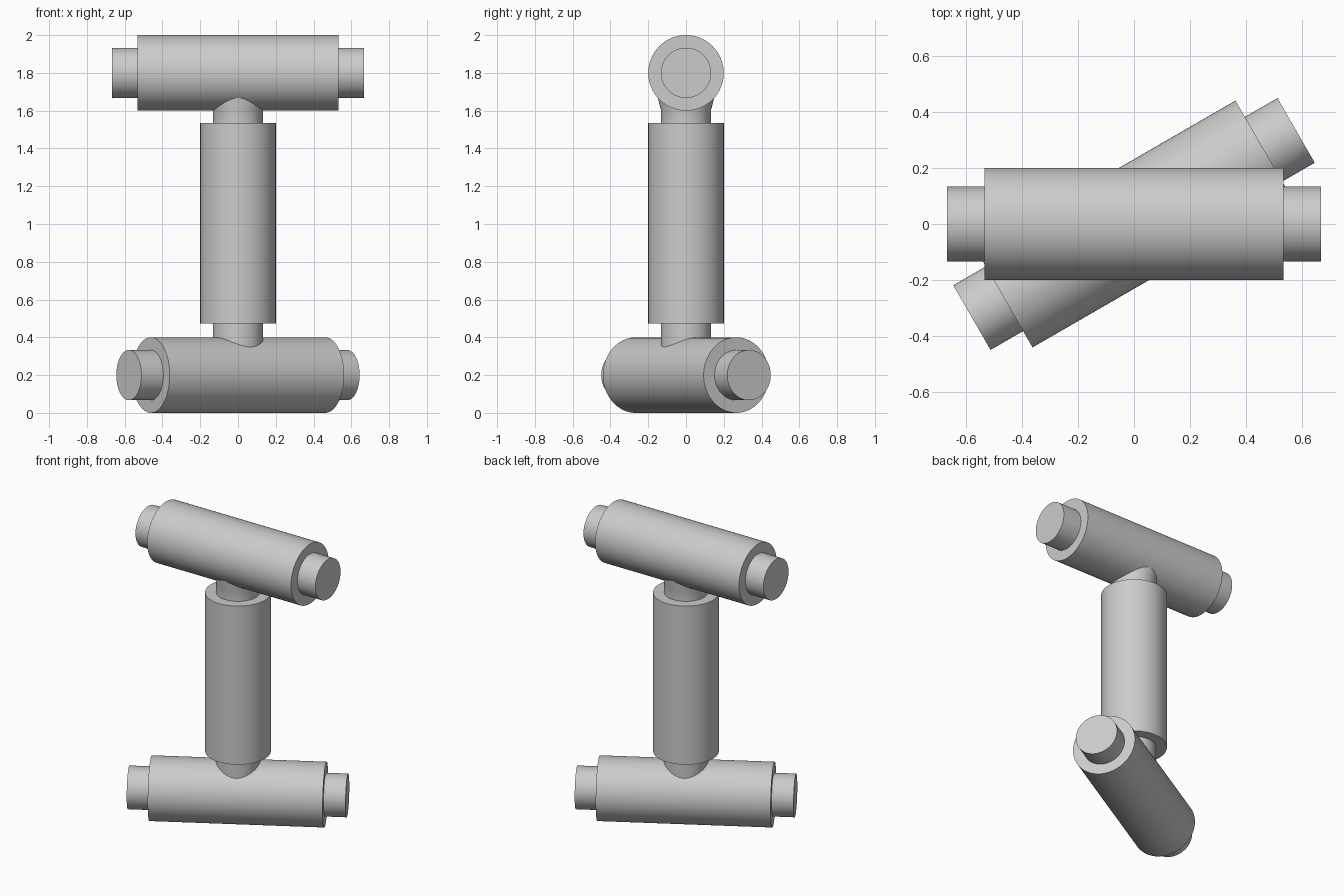
import bpy, bmesh, math
from mathutils import Matrix

if "Cube" in bpy.data.objects:
    bpy.data.objects.remove(bpy.data.objects["Cube"])

R, r = 0.2, 0.133          # sleeve and pin radii
SLEEVE, PIN = 0.533, 0.667  # half lengths

grey = bpy.data.materials.new("plain grey")
grey.diffuse_color = (0.6, 0.6, 0.6, 1)
grey.use_nodes = True
grey.node_tree.nodes["Principled BSDF"].inputs["Base Color"].default_value = grey.diffuse_color


def lathe(name, profile, matrix, segments=64):
    """Closed solid turned about its local z from (radius, z) points."""
    bm = bmesh.new()
    rings = []
    for rad, z in profile:
        rings.append([bm.verts.new((rad * math.cos(2 * math.pi * i / segments),
                                    rad * math.sin(2 * math.pi * i / segments), z))
                      for i in range(segments)])
    for a, b in zip(rings, rings[1:]):
        for i in range(segments):
            j = (i + 1) % segments
            bm.faces.new((a[i], a[j], b[j], b[i]))
    bm.faces.new(rings[0][::-1])
    bm.faces.new(rings[-1])
    bm.transform(matrix)
    mesh = bpy.data.meshes.new(name)
    bm.to_mesh(mesh)
    bm.free()
    mesh.materials.append(grey)
    ob = bpy.data.objects.new(name, mesh)
    bpy.context.collection.objects.link(ob)
    bpy.ops.object.select_all(action='DESELECT')
    ob.select_set(True)
    bpy.context.view_layer.objects.active = ob
    bpy.ops.object.shade_smooth_by_angle(angle=math.radians(30))
    return ob


def bar_place(z, turn):
    return (Matrix.Translation((0, 0, z)) @ Matrix.Rotation(turn, 4, 'Z')
            @ Matrix.Rotation(math.pi / 2, 4, 'Y'))


# horizontal bars: thick sleeve with a thinner stub at each end
bar = [(r, -PIN), (r, -SLEEVE), (R, -SLEEVE), (R, SLEEVE), (r, SLEEVE), (r, PIN)]
lathe("top_bar", bar, bar_place(1.8, 0))
lathe("bottom_bar", bar, bar_place(0.2, math.radians(30)))

# upright column: sleeve on a pin, necks sunk into both bars, slight flare on top
column = [(r, 0.3), (r, 0.472), (R, 0.472), (R, 1.535), (r, 1.535),
          (r, 1.605), (0.15, 1.67), (0.15, 1.7)]
lathe("upright_column", column, Matrix.Identity(4))
